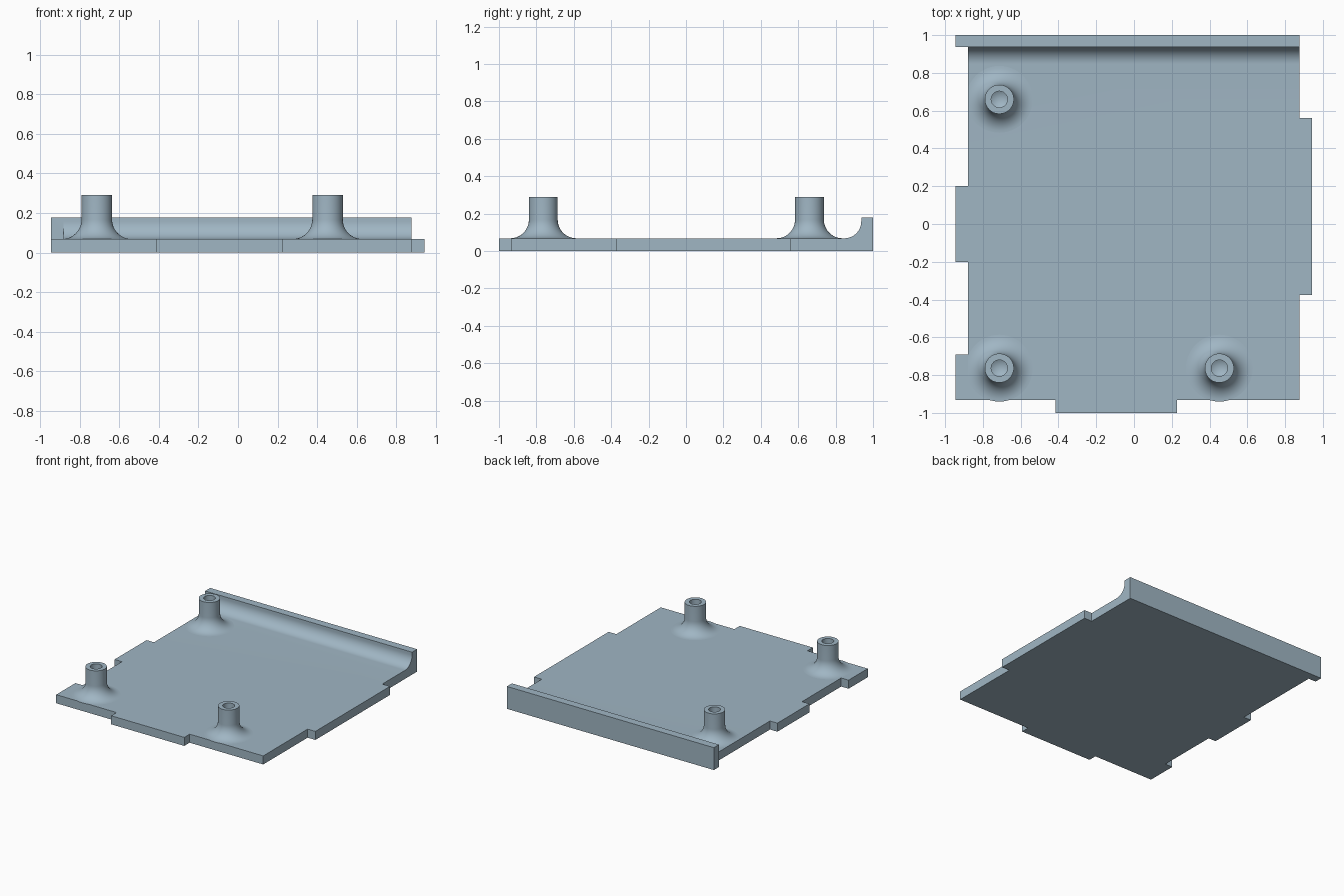
import bpy, bmesh, math

if "Cube" in bpy.data.objects:
    bpy.data.objects.remove(bpy.data.objects["Cube"])

T = 0.068          # plate thickness
LEFT, RIGHT = -0.88, 0.875

mat = bpy.data.materials.new("blue grey")
mat.diffuse_color = (0.352, 0.468, 0.552, 1)
mat.use_nodes = True
mat.node_tree.nodes["Principled BSDF"].inputs["Base Color"].default_value = mat.diffuse_color


def finish(name, bm):
    bmesh.ops.recalc_face_normals(bm, faces=bm.faces)
    me = bpy.data.meshes.new(name)
    bm.to_mesh(me)
    bm.free()
    me.materials.append(mat)
    ob = bpy.data.objects.new(name, me)
    bpy.context.collection.objects.link(ob)
    return ob


def prism(name, pts, vec):
    """Extrude a closed outline along vec."""
    bm = bmesh.new()
    face = bm.faces.new([bm.verts.new(p) for p in pts])
    out = bmesh.ops.extrude_face_region(bm, geom=[face], use_keep_orig=True)
    moved = [v for v in out["geom"] if isinstance(v, bmesh.types.BMVert)]
    bmesh.ops.translate(bm, verts=moved, vec=vec)
    return finish(name, bm)


def smooth(ob):
    bpy.ops.object.select_all(action='DESELECT')
    ob.select_set(True)
    bpy.context.view_layer.objects.active = ob
    bpy.ops.object.shade_smooth_by_angle(angle=math.radians(30))


# Base plate with edge tabs
outline = [(-0.945, -0.933), (-0.415, -0.933), (-0.415, -1), (0.228, -1),
           (0.228, -0.933), (RIGHT, -0.933), (RIGHT, -0.375), (0.943, -0.375),
           (0.943, 0.562), (RIGHT, 0.562), (RIGHT, 1), (-0.945, 1),
           (-0.945, 0.937), (LEFT, 0.937), (LEFT, 0.202), (-0.945, 0.202),
           (-0.945, -0.2), (LEFT, -0.2), (LEFT, -0.692), (-0.945, -0.692)]
plate = prism("base_plate", [(x, y, 0) for x, y in outline], (0, 0, T))

# Rear lip, and its concave fillet down to the plate
R, Y = 0.09, 0.937
lip = prism("rear_lip", [(-0.945, Y, 0.03), (-0.945, 1, 0.03),
                         (-0.945, 1, 0.178), (-0.945, Y, 0.178)],
            (RIGHT + 0.945, 0, 0))
arc = [(LEFT, Y - R + R * math.sin(a), T + R - R * math.cos(a))
       for a in (math.pi / 2 * i / 16 for i in range(17))]
fillet = prism("lip_fillet", arc + [(LEFT, Y, 0.03), (LEFT, Y - R, 0.03)],
               (RIGHT - LEFT, 0, 0))

# Merge lip and fillet into the plate
for part in (lip, fillet):
    mod = plate.modifiers.new("merge", 'BOOLEAN')
    mod.operation = 'UNION'
    mod.solver = 'EXACT'
    mod.object = part
    bpy.context.view_layer.objects.active = plate
    bpy.ops.object.modifier_apply(modifier=mod.name)
    bpy.data.objects.remove(part)
smooth(plate)

# Flared mounting posts with blind holes
F, RO, RI, TOP = 0.1, 0.077, 0.043, 0.29
profile = [(RO + F - F * math.sin(a), T + F - F * math.cos(a))
           for a in (math.pi / 2 * i / 12 for i in range(13))]
profile += [(RO, TOP), (RI, TOP), (RI, 0.11), (0, 0.085)]


def post(name, cx, cy):
    bm = bmesh.new()
    vs = [bm.verts.new((r, 0, z)) for r, z in profile]
    es = [bm.edges.new(p) for p in zip(vs, vs[1:])]
    bmesh.ops.spin(bm, geom=vs + es, cent=(0, 0, 0), axis=(0, 0, 1),
                   angle=math.tau, steps=48, use_merge=True)
    bmesh.ops.remove_doubles(bm, verts=bm.verts, dist=1e-5)
    for v in bm.verts:      # flare is trimmed flush with the plate edge
        v.co.x = max(v.co.x + cx, LEFT)
        v.co.y += cy
    ob = finish(name, bm)
    # outer surfaces must face outward on this open-bottomed shell
    top = max(ob.data.polygons, key=lambda p: p.center.z)
    if top.normal.z < 0:
        ob.data.flip_normals()
    smooth(ob)


post("rear_left_post", -0.713, 0.66)
post("front_left_post", -0.713, -0.763)
post("front_right_post", 0.452, -0.763)
